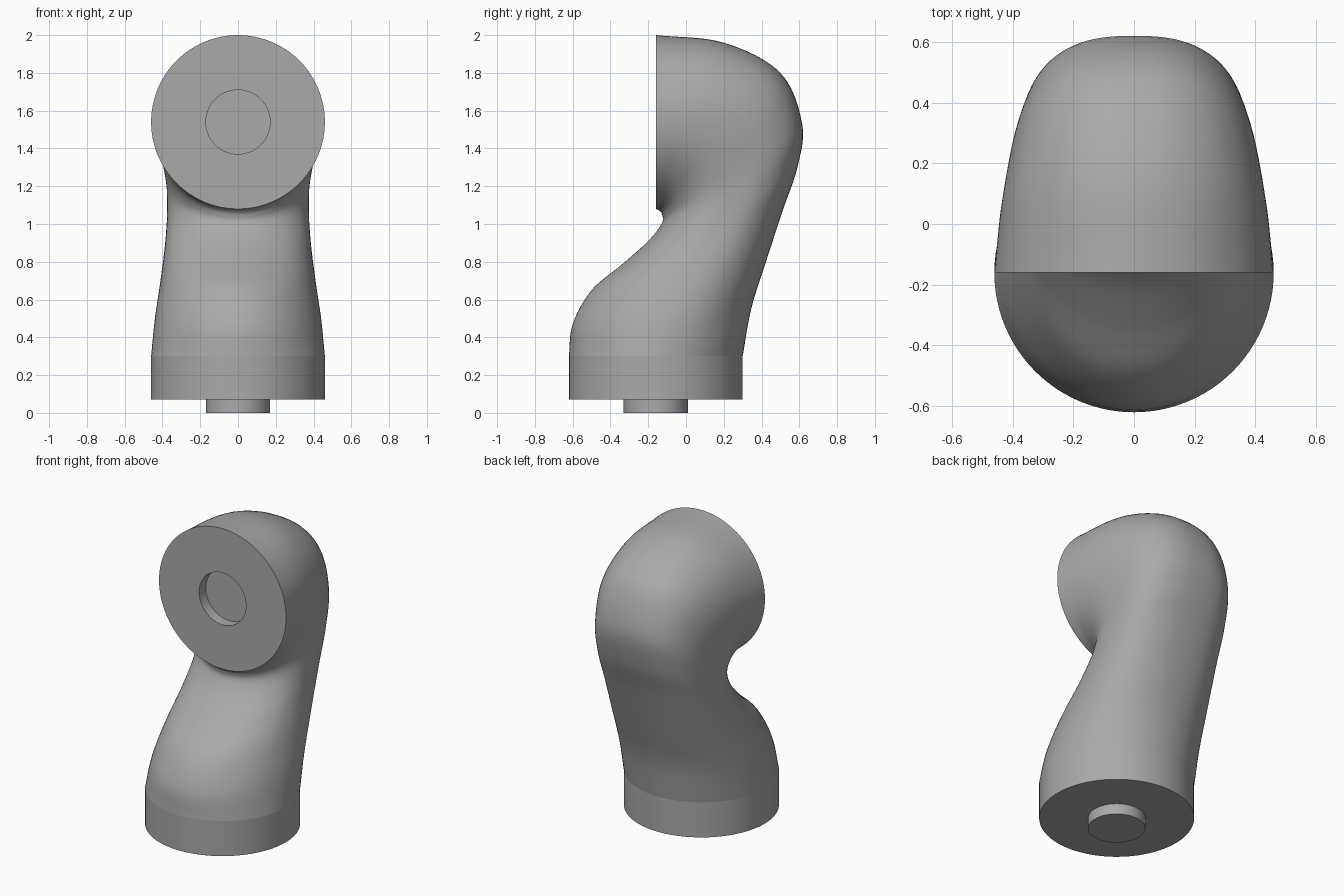
import bpy, bmesh
from math import sin, cos, tau, radians
from mathutils import Vector

cube = bpy.data.objects.get("Cube")
if cube:
    bpy.data.objects.remove(cube)

grey = bpy.data.materials.new("mid grey")
grey.use_nodes = True
grey.diffuse_color = (0.4, 0.4, 0.4, 1)
grey.node_tree.nodes["Principled BSDF"].inputs["Base Color"].default_value = grey.diffuse_color

SIDES, STEPS = 96, 6
CENTRE_Y, RADIUS, HOLE, DEPTH = -0.16, 0.46, 0.17, 0.07

# Stations of the curved body: front y z, middle y z, back y z, half width
STATIONS = [Vector(s) for s in (
    (-.62, .30, -.16, .30, .30, .30, .46),
    (-.60, .47, -.09, .50, .345, .55, .44),
    (-.50, .65, .01, .70, .42, .79, .41),
    (-.34, .785, .11, .89, .515, 1.08, .385),
    (-.20, .91, .19, 1.06, .59, 1.30, .375),
    (-.13, 1.0, .22, 1.22, .615, 1.53, .38),
    (-.125, 1.045, .17, 1.40, .50, 1.80, .41),
    (-.14, 1.07, .03, 1.51, .20, 1.96, .44),
    (-.16, 1.08, -.16, 1.54, -.16, 2.0, .46))]


def spline(points):
    """Smooth curve through the stations."""
    pts = [points[0] * 2 - points[1], *points, points[-1] * 2 - points[-2]]
    out = []
    for a, b, c, d in zip(pts, pts[1:], pts[2:], pts[3:]):
        for i in range(STEPS):
            t = i / STEPS
            out.append(b + (c - a) * (t / 2) + (a * 2 - b * 5 + c * 4 - d) * (t * t / 2)
                       + (b * 3 - a - c * 3 + d) * (t ** 3 / 2))
    return out + [points[-1]]


def section(s):
    """Ring with an elliptical front and a squarer back."""
    fy, fz, my, mz, by, bz, width = s
    front, mid, back = Vector((0, fy, fz)), Vector((0, my, mz)), Vector((0, by, bz))
    ring = []
    for i in range(SIDES):
        c, v = cos(tau * i / SIDES), sin(tau * i / SIDES)
        power = 2 if v < 0 else 2 + 7 * (RADIUS - width)
        x = width * abs(c) ** (2 / power) * (1 if c > 0 else -1)
        reach = abs(v) ** (2 / power)
        ring.append(mid + ((back if v > 0 else front) - mid) * reach + Vector((x, 0, 0)))
    return ring


def circle(radius, centre, upright):
    ring = []
    for i in range(SIDES):
        c, v = radius * cos(tau * i / SIDES), radius * sin(tau * i / SIDES)
        ring.append(Vector(centre) + Vector((c, 0, v) if upright else (c, v, 0)))
    return ring


def loft(name, rings, cap_start):
    """Skin the rings in order and cap the end."""
    bm = bmesh.new()
    rows = [[bm.verts.new(p) for p in ring] for ring in rings]
    for low, high in zip(rows, rows[1:]):
        for i in range(SIDES):
            j = (i + 1) % SIDES
            bm.faces.new((low[i], low[j], high[j], high[i]))
    if cap_start:
        bm.faces.new(rows[0][::-1])
    bm.faces.new(rows[-1])
    bmesh.ops.recalc_face_normals(bm, faces=bm.faces)
    mesh = bpy.data.meshes.new(name)
    bm.to_mesh(mesh)
    bm.free()
    mesh.materials.append(grey)
    obj = bpy.data.objects.new(name, mesh)
    bpy.context.collection.objects.link(obj)
    bpy.ops.object.select_all(action='DESELECT')
    obj.select_set(True)
    bpy.context.view_layer.objects.active = obj
    bpy.ops.object.shade_smooth_by_angle(angle=radians(30))


# Curved body ending in an upright disc with a round socket
socket = [circle(HOLE, (0, y, 1.54), True) for y in (CENTRE_Y, CENTRE_Y + DEPTH)]
loft("curved_body", [section(s) for s in spline(STATIONS)] + socket, False)

# Base collar with a locating peg under it, open where it meets the body
loft("base_and_peg", [circle(r, (0, CENTRE_Y, z), False) for r, z in (
    (HOLE, 0), (HOLE, DEPTH), (RADIUS, DEPTH), (RADIUS, .3))][::-1], False)
